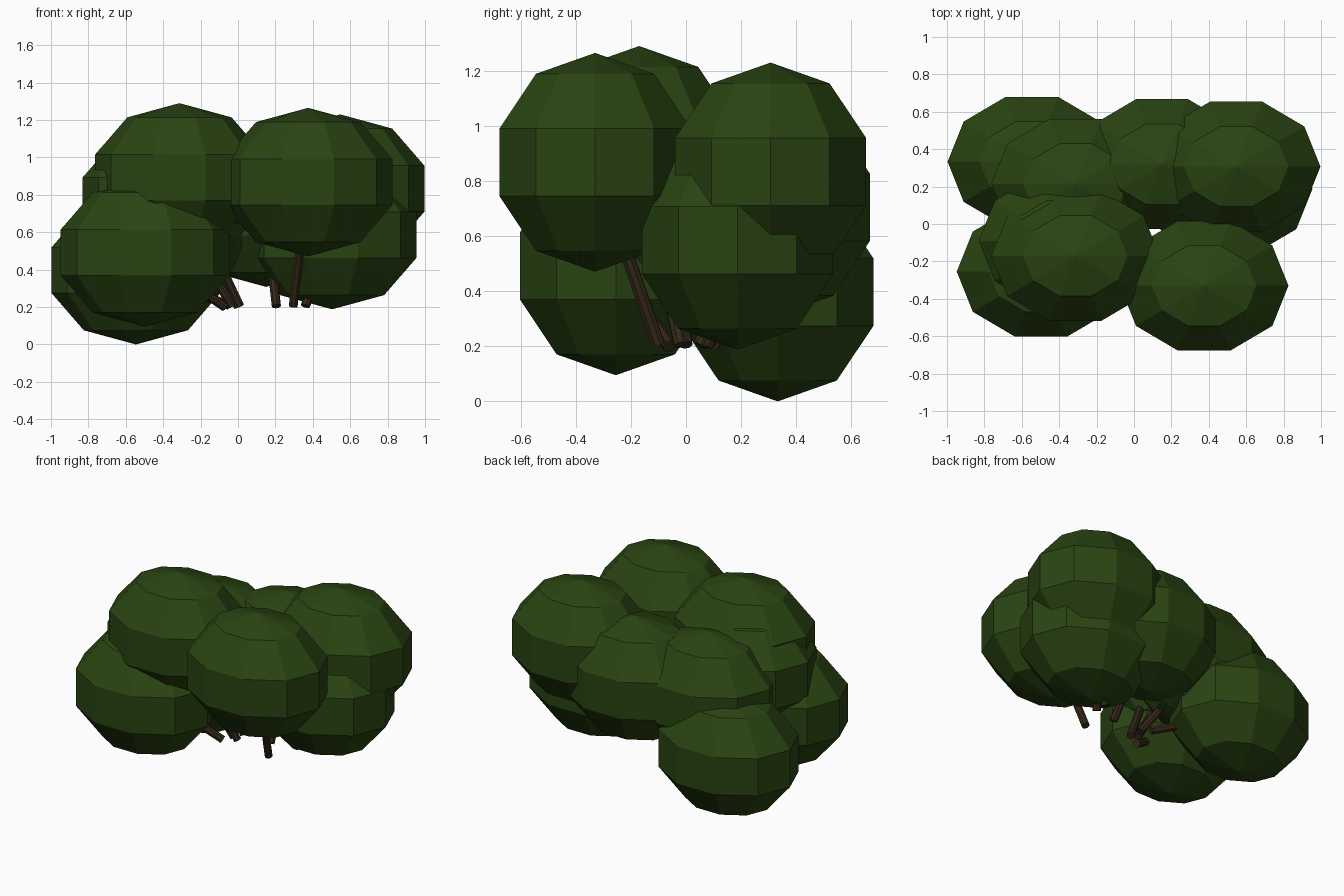
import bpy, bmesh, math
from mathutils import Vector

if "Cube" in bpy.data.objects:
    bpy.data.objects.remove(bpy.data.objects["Cube"])


def material(name, rgb):
    m = bpy.data.materials.new(name)
    m.diffuse_color = (*rgb, 1.0)
    m.use_nodes = True
    m.node_tree.nodes["Principled BSDF"].inputs["Base Color"].default_value = m.diffuse_color
    return m


LEAF = material("dark leaf green", (0.022, 0.058, 0.006))
BARK = material("dark bark brown", (0.034, 0.021, 0.009))


def finish(bm, name, mat):
    bmesh.ops.recalc_face_normals(bm, faces=bm.faces)
    me = bpy.data.meshes.new(name)
    bm.to_mesh(me)
    bm.free()
    me.materials.append(mat)
    ob = bpy.data.objects.new(name, me)
    bpy.context.collection.objects.link(ob)
    return ob


# low-poly leaf clump: ten sides, five bands, a corner on the x axis
def clump(name, centre, radii=(0.474, 0.384, 0.397), sides=10, bands=5):
    c = Vector(centre)
    bm = bmesh.new()

    def point(lat, lon):
        d = (math.sin(lat) * math.cos(lon), math.sin(lat) * math.sin(lon), math.cos(lat))
        return bm.verts.new(c + Vector([r * k for r, k in zip(radii, d)]))

    rings = [[point(math.pi * b / bands, math.tau * s / sides) for s in range(sides)]
             for b in range(1, bands)]
    top, bottom = point(0, 0), point(math.pi, 0)
    for s in range(sides):
        n = (s + 1) % sides
        bm.faces.new((top, rings[0][s], rings[0][n]))
        bm.faces.new((bottom, rings[-1][n], rings[-1][s]))
        for a, b in zip(rings, rings[1:]):
            bm.faces.new((a[s], b[s], b[n], a[n]))
    return finish(bm, name, LEAF)


# thin branch from its foot up into a clump
def branch(name, foot, tip, radius=0.025):
    a, b = Vector(foot), Vector(tip)
    axis = b - a
    bm = bmesh.new()
    bmesh.ops.create_cone(bm, cap_ends=True, segments=8, radius1=radius,
                          radius2=radius, depth=axis.length)
    mat = axis.to_track_quat('Z', 'Y').to_matrix().to_4x4()
    mat.translation = (a + b) / 2
    bmesh.ops.transform(bm, matrix=mat, verts=bm.verts)
    return finish(bm, name, BARK)


# clump centre, branch foot
PARTS = {
    "front_right": ((0.375, -0.33, 0.868), (0.295, -0.10, 0.205)),
    "back_right": ((0.546, 0.307, 0.833), (0.36, 0.08, 0.205)),
    "lower_right": ((0.503, 0.187, 0.585), (0.36, 0.16, 0.205)),
    "back_middle": ((0.15, 0.32, 0.705), (0.205, 0.05, 0.205)),
    "back_left_low": ((-0.546, 0.333, 0.397), (-0.05, 0.10, 0.21)),
    "back_left_high": ((-0.313, 0.215, 0.69), (0.00, 0.06, 0.205)),
    "front_left_high": ((-0.313, -0.17, 0.893), (0.01, -0.02, 0.205)),
    "middle_left": ((-0.38, -0.09, 0.77), (-0.03, 0.0, 0.205)),
    "front_left_low": ((-0.497, -0.255, 0.492), (-0.07, -0.06, 0.20)),
}
for key, (centre, foot) in PARTS.items():
    clump("leaf_clump_" + key, centre)
    branch("branch_" + key, foot, centre)
